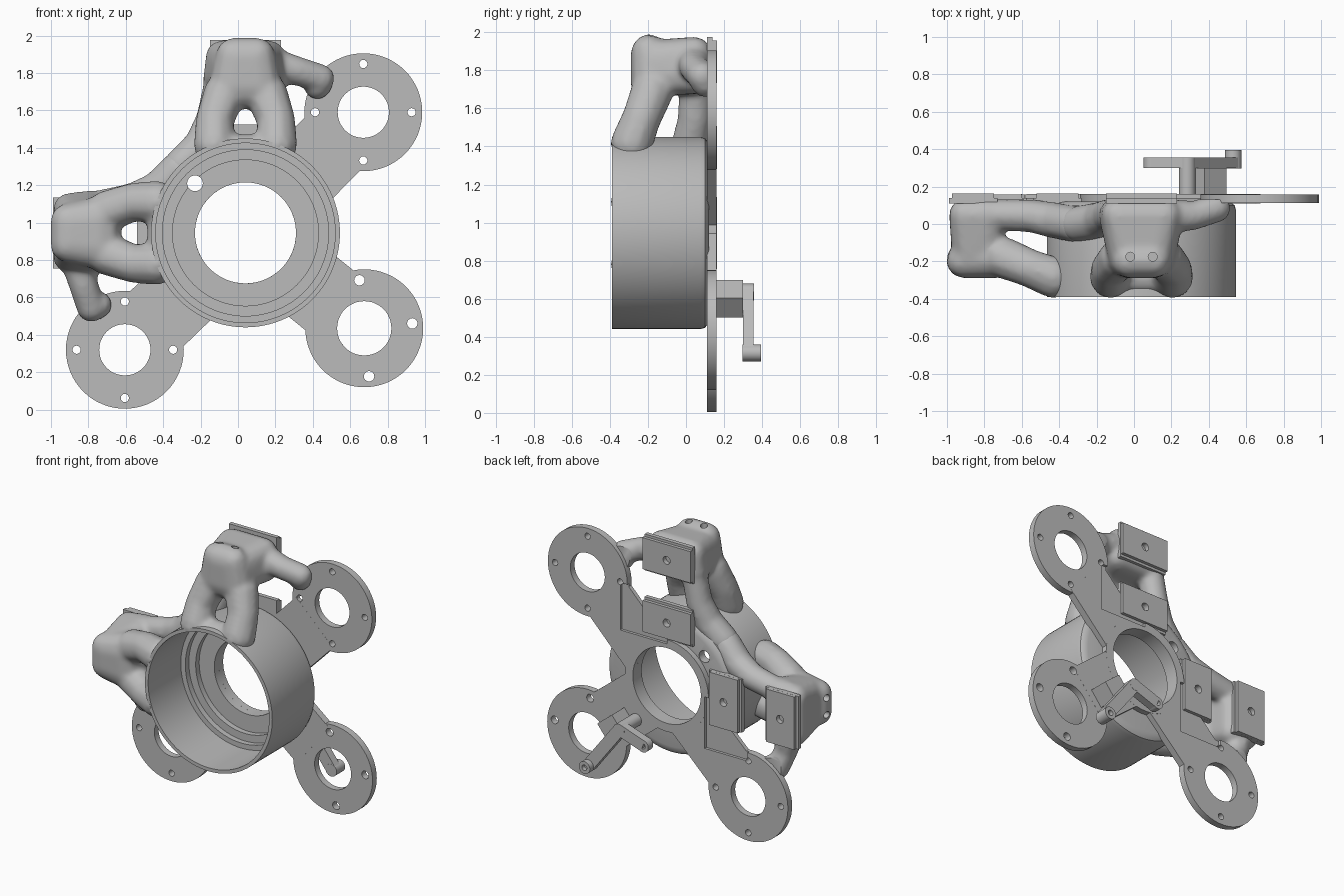
import bpy, bmesh, math
from mathutils import Vector, Matrix

if "Cube" in bpy.data.objects:
    bpy.data.objects.remove(bpy.data.objects["Cube"])

CX, CZ = 0.04, 0.945            # axis of the cup
BACK = 0.16                     # rear face of the plates

grey = bpy.data.materials.new("plain grey")
grey.use_nodes = True
grey.diffuse_color = (0.5, 0.5, 0.5, 1)
grey.node_tree.nodes["Principled BSDF"].inputs["Base Color"].default_value = (0.5, 0.5, 0.5, 1)


def add(name, bm):
    bmesh.ops.recalc_face_normals(bm, faces=bm.faces)
    me = bpy.data.meshes.new(name)
    bm.to_mesh(me)
    bm.free()
    me.materials.append(grey)
    ob = bpy.data.objects.new(name, me)
    bpy.context.collection.objects.link(ob)
    return ob


def cyl(name, p0, p1, r, seg=48):
    p0, p1 = Vector(p0), Vector(p1)
    axis = p1 - p0
    bm = bmesh.new()
    m = Matrix.Translation((p0 + p1) / 2) @ axis.to_track_quat('Z', 'Y').to_matrix().to_4x4()
    bmesh.ops.create_cone(bm, cap_ends=True, segments=seg, radius1=r, radius2=r,
                          depth=axis.length, matrix=m)
    return add(name, bm)


def disc(name, x, z, r, y0, y1, seg=48):
    return cyl(name, (x, y0, z), (x, y1, z), r, seg)


def box(name, centre, size, angle=0):
    bm = bmesh.new()
    m = (Matrix.Translation(centre) @ Matrix.Rotation(-angle, 4, 'Y')
         @ Matrix.Diagonal((*size, 1)))
    bmesh.ops.create_cube(bm, size=1, matrix=m)
    return add(name, bm)


def bake(ob):
    dg = bpy.context.evaluated_depsgraph_get()
    me = bpy.data.meshes.new_from_object(ob.evaluated_get(dg))
    ob.modifiers.clear()
    ob.data = me


def combine(targets, others, op):
    """Apply every other solid to every target, then drop the others."""
    for o in others:
        for ob in targets:
            mod = ob.modifiers.new("bool", 'BOOLEAN')
            mod.operation, mod.solver, mod.object = op, 'EXACT', o
            bake(ob)
        bpy.data.objects.remove(o)


def smooth(ob, angle=30):
    bpy.ops.object.select_all(action='DESELECT')
    ob.select_set(True)
    bpy.context.view_layer.objects.active = ob
    bpy.ops.object.shade_smooth_by_angle(angle=math.radians(angle))


def place(side, u, y, d):
    """Point at sideways offset u and distance d from the axis; the two arms mirror each other."""
    if side == "top":
        return Vector((CX + u, y, CZ + d))
    return Vector((CX - d, y, CZ - u))


# Cup: turned profile of (radius, y), open at the front, stepped inside
profile = [(.505, -.39), (.505, .075), (.498, .1), (.48, .113), (.45, .12), (.27, .12),
           (.27, .06), (.39, .06), (.39, .02), (.444, .02), (.444, -.02), (.48, -.02), (.48, -.39)]
bm = bmesh.new()
pts = [bm.verts.new((CX + r, y, CZ)) for r, y in profile]
edges = [bm.edges.new((a, b)) for a, b in zip(pts, pts[1:] + pts[:1])]
bmesh.ops.spin(bm, geom=pts + edges, cent=(CX, 0, CZ), axis=(0, 1, 0),
               angle=2 * math.pi, steps=96, use_duplicate=False)
bmesh.ops.remove_doubles(bm, verts=bm.verts, dist=1e-4)
cup = add("cup", bm)
combine([cup], [disc("cutter", CX - .27, CZ + .265, .042, -.01, .3, 24)], 'DIFFERENCE')
smooth(cup)

# Rear plates: hub ring and three arms ending in drilled round flanges
flanges = [("upper", .67, 1.59, .137, 0), ("side", -.605, .32, .137, 0),
           ("lower", .675, .435, .145, .1)]
plates = [disc("hub_ring", CX, CZ, .33, .11, BACK, 64)]
holes = [disc("cutter", CX, CZ, .27, 0, .31, 64)]
for label, x, z, r, turn in flanges:
    run = Vector((x - CX, 0, z - CZ))
    mid = Vector((CX, .135, CZ)) + run / 2
    plates.append(box(label + "_arm", mid, (run.length - .4, .049, .41), math.atan2(run.z, run.x)))
    plates.append(disc(label + "_flange", x, z, .315, .111, BACK - .001, 64))
    holes.append(disc("cutter", x, z, r, 0, .3))
    for k in (0, 1, 3) if turn else range(4):
        a = turn + k * math.pi / 2
        holes.append(disc("cutter", x + .258 * math.cos(a), z + .258 * math.sin(a),
                          .028 if turn else .022, 0, .3, 16))
# Shallow recesses beside the pads
for side in ("top", "left"):
    holes.append(box("cutter", place(side, .185, .18, .47), (.37, .08, .34) if side == "top"
                     else (.34, .08, .37)))
combine(plates, holes, 'DIFFERENCE')
for plate in plates:
    smooth(plate)

# Mounting pads: thin base with a raised middle and a screw hole
for side in ("top", "left"):
    for label, d in (("outer", .9), ("inner", .45)):
        def slab(name, across, along, y0, y1):
            size = (across, y1 - y0, along) if side == "top" else (along, y1 - y0, across)
            return box(name, place(side, 0, (y0 + y1) / 2, d), size)
        pad = slab(f"{side}_{label}_pad", .38, .26, .11, .14)
        combine([pad], [slab("raised", .379, .225, .12, BACK + .003)], 'UNION')
        combine([pad], [cyl("cutter", place(side, 0, .12, d), place(side, 0, .3, d), .028, 20)],
                'DIFFERENCE')
        smooth(pad)

# Organic brackets: hulls of spheres (u, y, d, radius), fused and smoothed
ball = bmesh.new()
bmesh.ops.create_icosphere(ball, subdivisions=2, radius=1)
dirs = [v.co.copy() for v in ball.verts]
ball.free()


def hull(bm, side, balls):
    vs = [bm.verts.new(place(side, u, y, d) + n * r) for u, y, d, r in balls for n in dirs]
    bmesh.ops.convex_hull(bm, input=vs)
    for v in vs:
        if v.is_valid and not v.link_faces:
            bm.verts.remove(v)


def pair(u, y, d, r):
    return [(-u, y, d, r), (u, y, d, r)]


for side in ("top", "left"):
    bm = bmesh.new()
    # Head, waist and bridge back to the pad
    hull(bm, side, pair(.065, -.195, .95, .095) + pair(.085, -.175, .775, .115))
    hull(bm, side, pair(.07, -.17, .91, .105) + pair(.08, -.15, .83, .105)
         + pair(.13, .05, .945, .085) + pair(.14, .05, .82, .09))
    # Two front legs down to the cup
    for s in (-1, 1):
        hull(bm, side, [(s * .115, -.18, .74, .115), (s * .165, -.235, .6, .105)])
        hull(bm, side, [(s * .165, -.235, .6, .105), (s * .165, -.285, .47, .115)])
    hull(bm, side, pair(.15, -.285, .43, .1))
    # Web on one flank, running down to the cup
    web = [(-.13, .05, .85, .085), (-.18, .045, .6, .09), (-.23, .02, .47, .1), (-.34, 0, .36, .1)]
    # Strut on the other flank, reaching the flange
    strut = [(.14, .04, .9, .095), (.28, .045, .865, .08), (.4, .085, .825, .08),
             (.385, .1, .785, .075)]
    for chain in (web, strut):
        for a, b in zip(chain, chain[1:]):
            hull(bm, side, [a, b])
    bracket = add(f"{side}_bracket", bm)
    rm = bracket.modifiers.new("fuse", 'REMESH')
    rm.mode, rm.voxel_size = 'VOXEL', .014
    sm = bracket.modifiers.new("soften", 'SMOOTH')
    sm.factor, sm.iterations = .5, 14
    bake(bracket)
    # Clear the cup bore and the plate back, drill the screw holes in the head
    cuts = [disc("cutter", CX, CZ, .49, -.6, .3, 96),
            box("cutter", (0, .255, 1), (3, .25, 3))]
    for u in (-.06, .06):
        cuts.append(cyl("cutter", place(side, u, -.175, .96), place(side, u, -.175, 1.2), .024, 16))
    combine([bracket], cuts, 'DIFFERENCE')
    bracket.data.materials.clear()
    bracket.data.materials.append(grey)
    smooth(bracket, 40)

# Latch behind the lower flange: block, bent lever, end bosses
box("latch_block", (.395, .225, .6), (.15, .15, .132), math.atan2(-.51, .635))
end, elbow, foot = (.095, .57), (.285, .635), (.53, .315)
for name, (a, b) in (("lever_short", (end, elbow)), ("lever_long", (elbow, foot))):
    dx, dz = b[0] - a[0], b[1] - a[1]
    box(name, ((a[0] + b[0]) / 2, .327, (a[1] + b[1]) / 2), (math.hypot(dx, dz), .056, .085),
        math.atan2(dz, dx))
for name, (x, z), y0, y1 in (("lever_end", end, .299, .355), ("lever_pivot", elbow, .15, .356),
                             ("lever_foot", foot, .298, .395)):
    boss = disc(name, x, z, .044, y0, y1, 32)
    if name != "lever_pivot":
        combine([boss], [disc("cutter", x, z, .02, y1 - .03, .5, 16)], 'DIFFERENCE')
    smooth(boss)
